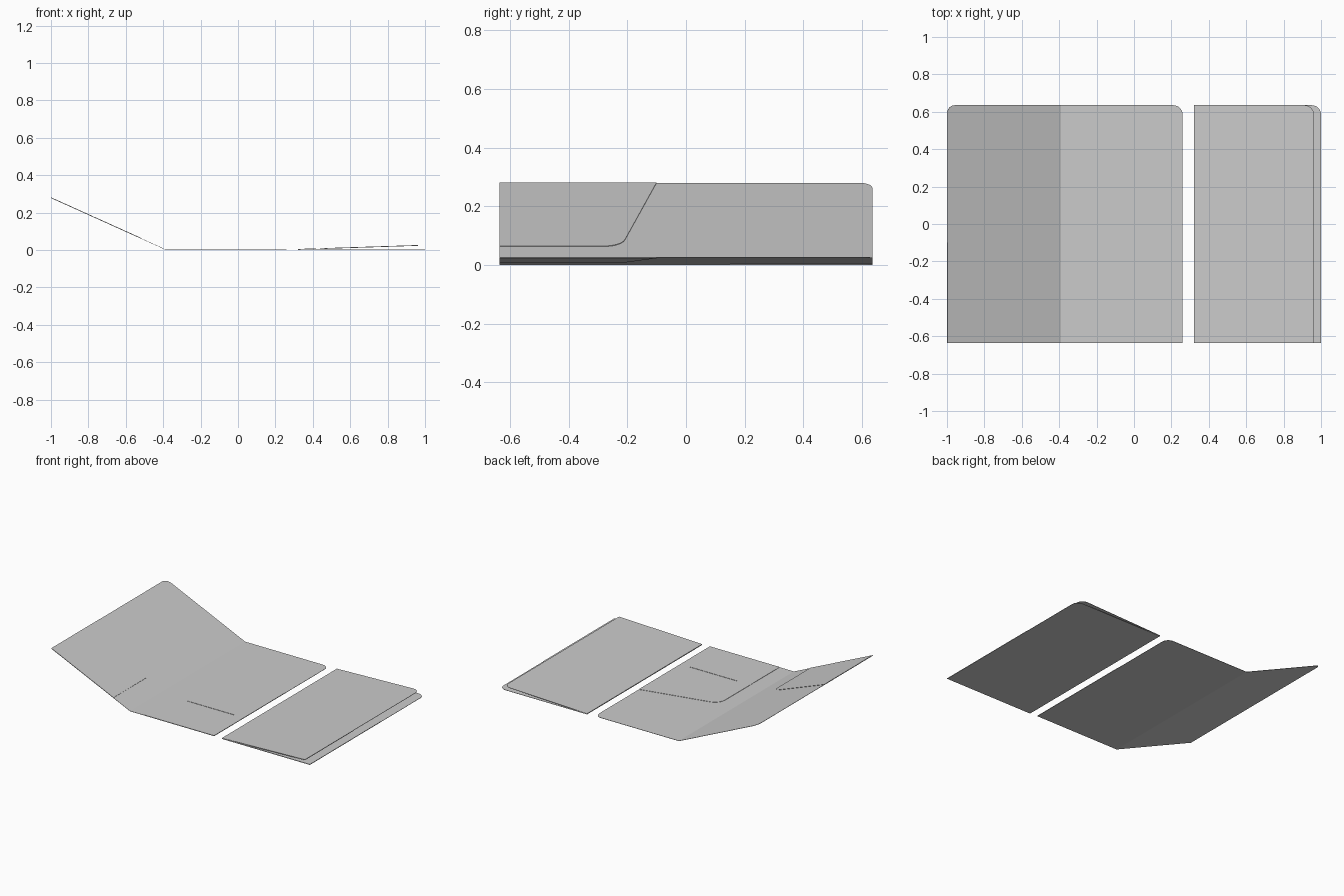
import bpy, bmesh, math
from mathutils import Vector

if "Cube" in bpy.data.objects:
    bpy.data.objects.remove(bpy.data.objects["Cube"])

Y = 0.635      # half height of the folders
T = 0.002      # card thickness


def rounded(points, steps=8):
    """Outline from (u, y, radius) corners, with radius 0 kept sharp."""
    out = []
    n = len(points)
    for i, (u, y, r) in enumerate(points):
        p = Vector((u, y))
        if r == 0:
            out.append(p)
            continue
        a = (Vector(points[i - 1][:2]) - p).normalized()
        b = (Vector(points[(i + 1) % n][:2]) - p).normalized()
        half = a.angle(b) / 2
        d = r / math.tan(half)
        centre = p + (a + b).normalized() * (r / math.sin(half))
        s, e = p + a * d - centre, p + b * d - centre
        total = s.angle_signed(e)
        for k in range(steps + 1):
            f = total * k / steps
            c, q = math.cos(-f), math.sin(-f)
            out.append(centre + Vector((s.x * c - s.y * q, s.x * q + s.y * c)))
    return out


def sheet(name, outline, profile, side=1):
    """Thin card cut to an outline, then folded along an (x, z) profile."""
    prof = [Vector(p) for p in profile]
    us = [0.0]
    for a, b in zip(prof, prof[1:]):
        us.append(us[-1] + (b - a).length)

    def place(u, y):
        i = 0
        while i < len(us) - 2 and u > us[i + 1]:
            i += 1
        p = prof[i] + (prof[i + 1] - prof[i]) * ((u - us[i]) / (us[i + 1] - us[i]))
        return (p.x, y, p.y)

    bm = bmesh.new()
    bm.faces.new([bm.verts.new((p.x, p.y, 0)) for p in rounded(outline)])
    for u in us[1:-1]:
        bmesh.ops.bisect_plane(bm, geom=bm.verts[:] + bm.edges[:] + bm.faces[:],
                               plane_co=(u, 0, 0), plane_no=(1, 0, 0))
    for v in bm.verts:
        v.co = place(v.co.x, v.co.y)
    bm.normal_update()
    for f in bm.faces:
        if f.normal.z < 0:
            f.normal_flip()
    me = bpy.data.meshes.new(name)
    bm.to_mesh(me)
    bm.free()
    ob = bpy.data.objects.new(name, me)
    bpy.context.collection.objects.link(ob)
    mod = ob.modifiers.new("card", "SOLIDIFY")
    mod.thickness, mod.offset = T, side
    return ob


def box(name, loc, size):
    bpy.ops.mesh.primitive_cube_add(size=1, location=loc)
    ob = bpy.context.object
    ob.name = name
    ob.scale = size
    return ob


def flap_pocket(name, length, profile, side):
    # low pocket, rising towards the outer edge of the flap
    return sheet(name, [(0.142, -Y, 0), (length, -Y, 0), (length, -0.10, 0),
                        (0.142, -0.22, 0.07)], profile, side)


def panel_pocket(name, x0, x1, z):
    # taller pocket with a card slit cut through it
    ob = sheet(name, [(0, -Y, 0), (x1 - x0, -Y, 0), (x1 - x0, 0.15, 0),
                      (0, 0.03, 0.08)], [(x0, z), (x1, z)])
    cutter = box(name + "_slit_cutter", (x0 + 0.285, -0.308, z), (0.37, 0.004, 0.05))
    cutter.hide_render = True
    cutter.hide_viewport = True
    mod = ob.modifiers.new("slit", "BOOLEAN")
    mod.operation, mod.object, mod.solver = "DIFFERENCE", cutter, "EXACT"
    return ob


# Open folder: raised flap, narrow spine and flat panel
z = 0.003
tip, hinge = (-1.0, 0.28 - T), (-0.39, z)
flap = math.dist(tip, hinge)
width = flap + 0.65
sheet("open_folder", [(0, -Y, 0), (width, -Y, 0), (width, Y, 0.05), (0, Y, 0.045)],
      [tip, hinge, (0.26, z)])
up = (Vector(tip) - Vector(hinge)).normalized() * flap
lift = Vector((0.41, 0.91)) * T
flap_pocket("open_flap_pocket", flap,
            [Vector(hinge) + lift, Vector(hinge) + up + lift], 1)
panel_pocket("open_panel_pocket", -0.28, 0.26, z + T)

# Closed folder: flat back, slightly raised front cover, spine between them
sheet("closed_back", [(0, -Y, 0), (0.68, -Y, 0), (0.68, Y, 0.05), (0, Y, 0)],
      [(0.32, 0), (1.0, 0)])
panel_pocket("closed_back_pocket", 0.46, 1.0, T)
cover = [(0.32, 0.004), (0.962, 0.025)]
length = math.dist(*cover)
sheet("closed_front", [(0, -Y, 0), (length, -Y, 0), (length, Y, 0.05), (0, Y, 0)], cover)
flap_pocket("closed_front_pocket", length, cover, -1)
box("closed_spine", (0.321, 0, 0.003), (0.002, 2 * Y, 0.006))
